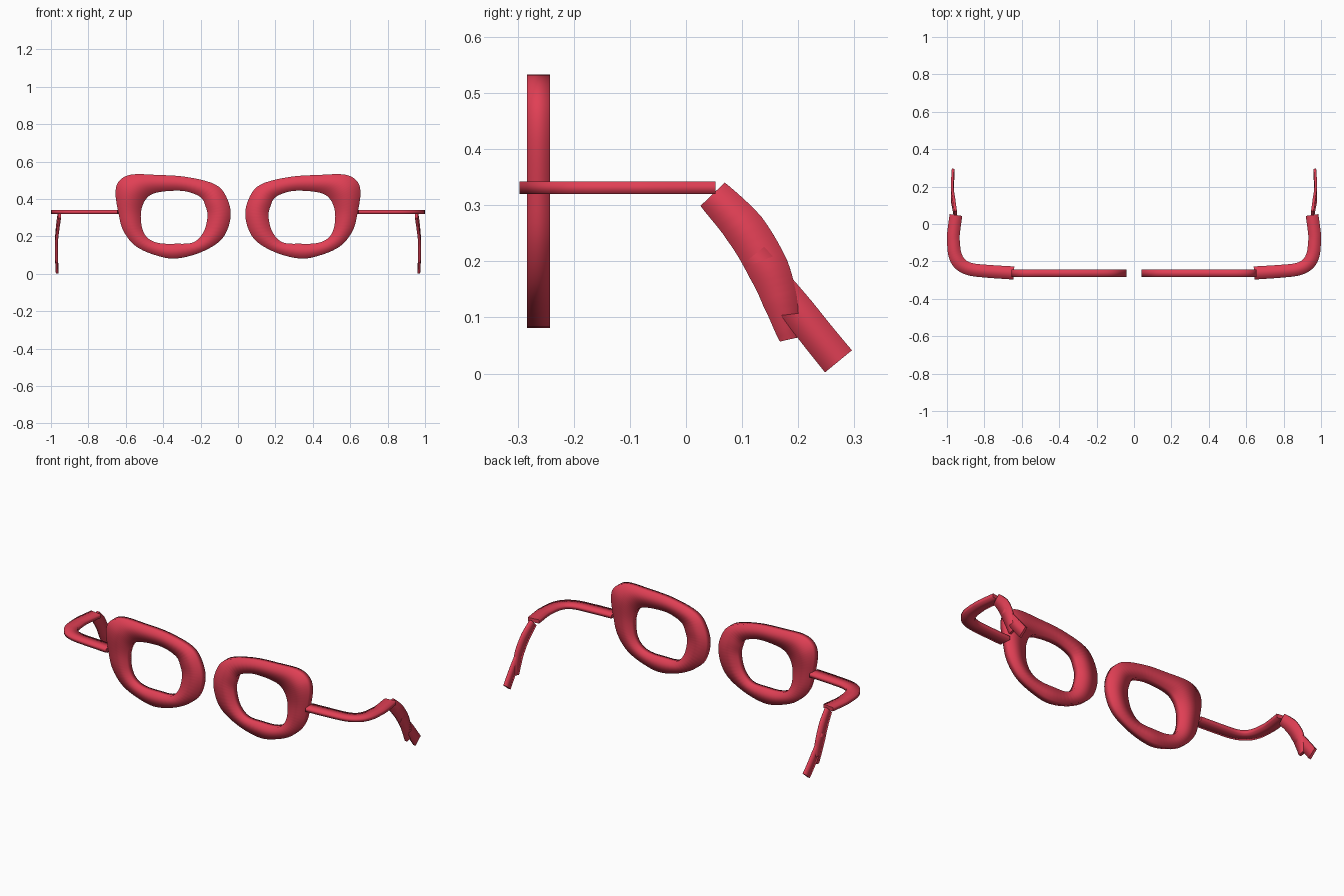
import bpy
import bmesh
import math
from mathutils import Vector

cube = bpy.data.objects.get("Cube")
if cube:
    bpy.data.objects.remove(cube)

red = bpy.data.materials.new("red frame")
red.use_nodes = True
RED = (0.75, 0.05, 0.09, 1)
red.diffuse_color = RED
red.node_tree.nodes["Principled BSDF"].inputs["Base Color"].default_value = RED


def smooth_path(points, closed, steps):
    """Catmull-Rom curve through the points."""
    pts = [Vector(p) for p in points]
    n = len(pts)

    def at(i):
        return pts[i % n] if closed else pts[max(0, min(n - 1, i))]

    out = []
    for i in range(n if closed else n - 1):
        a, b, c, d = (at(i + k) for k in (-1, 0, 1, 2))
        for s in range(steps):
            t = s / steps
            out.append(0.5 * (2 * b + (c - a) * t + (2 * a - 5 * b + 4 * c - d) * t**2
                              + (3 * b - a - 3 * c + d) * t**3))
    if not closed:
        out.append(pts[-1])
    return out


def loft(name, rings, closed):
    """Skin a chain of equal rings, capping the ends of open chains."""
    bm = bmesh.new()
    rows = [[bm.verts.new(p) for p in ring] for ring in rings]
    pairs = list(zip(rows, rows[1:])) + ([(rows[-1], rows[0])] if closed else [])
    for r, s in pairs:
        for i in range(len(r)):
            j = (i + 1) % len(r)
            bm.faces.new((r[i], r[j], s[j], s[i]))
    if not closed:
        bm.faces.new(rows[0])
        bm.faces.new(rows[-1])
    bmesh.ops.recalc_face_normals(bm, faces=bm.faces)
    # Softly shaded square section, with crisp end caps
    for face in bm.faces:
        face.smooth = True
    if not closed:
        for row in (rows[0], rows[-1]):
            for i in range(len(row)):
                bm.edges.get((row[i], row[i - 1])).smooth = False
    mesh = bpy.data.meshes.new(name)
    bm.to_mesh(mesh)
    bm.free()
    mesh.materials.append(red)
    obj = bpy.data.objects.new(name, mesh)
    bpy.context.collection.objects.link(obj)


def section(center, a, b):
    """Rectangular cross-section spanned by two half-axes."""
    return [center + a + b, center - a + b, center - a - b, center + a - b]


def ribbon(name, points, widths, thickness, flat_axis, side):
    """Flat strip along a path; widths are interpolated along its length."""
    mirror = Vector((side, 1, 1))
    path = smooth_path(points, False, 5)
    rings = []
    for i, p in enumerate(path):
        tangent = (path[min(i + 1, len(path) - 1)] - path[max(i - 1, 0)]).normalized()
        across = tangent.cross(flat_axis).normalized()
        up = across.cross(tangent).normalized()
        f = i / (len(path) - 1) * (len(widths) - 1)
        k = min(int(f), len(widths) - 2)
        w = widths[k] + (widths[k + 1] - widths[k]) * (f - k)
        ring = section(p, across * w / 2, up * thickness / 2)
        rings.append([q * mirror for q in ring])
    loft(name, rings, False)


# Rim outlines in x and z, matched point by point
OUTER = [(.04, .30), (.057, .40), (.12, .477), (.275, .518), (.435, .529), (.568, .531),
         (.634, .498), (.655, .435), (.640, .33), (.613, .23), (.545, .147), (.435, .098),
         (.328, .082), (.19, .119), (.083, .19)]
INNER = [(.163, .305), (.173, .36), (.20, .41), (.28, .441), (.37, .443), (.45, .430),
         (.49, .402), (.512, .36), (.52, .305), (.51, .235), (.477, .187), (.42, .164),
         (.335, .161), (.24, .168), (.185, .222)]
DEPTH = Vector((0, 0.0205, 0))

# Arm and tip paths on the left side
ARM = [(.642, -.262, .331), (.78, -.253, .331), (.875, -.242, .331), (.930, -.213, .331),
       (.957, -.165, .331), (.965, -.10, .331), (.965, -.05, .331), (.952, .048, .331)]
TIP = [(.954, .048, .319), (.963, .105, .257), (.970, .146, .188),
       (.971, .168, .128), (.969, .184, .061)]
END = [(.969, .12, .21), (.971, .18, .137), (.970, .23, .073), (.967, .2715, .022)]

for label, side in (("left", 1), ("right", -1)):
    rings = []
    for o, i in zip(smooth_path(OUTER, True, 5), smooth_path(INNER, True, 5)):
        mid, half = (o + i) / 2, (o - i) / 2
        center = Vector((mid.x * side, -0.263, mid.y))
        rings.append(section(center, Vector((half.x * side, 0, half.y)), DEPTH))
    loft(label + "_rim", rings, True)
    ribbon(label + "_arm", ARM, [.07, .068, .072, .068, .068], .022, Vector((0, 0, 1)), side)
    ribbon(label + "_temple_tip", TIP, [.06, .074, .074, .062, .034], .015, Vector((1, 0, 0)), side)
    ribbon(label + "_ear_hook", END, [.05, .06, .062], .014, Vector((1, 0, 0)), side)
